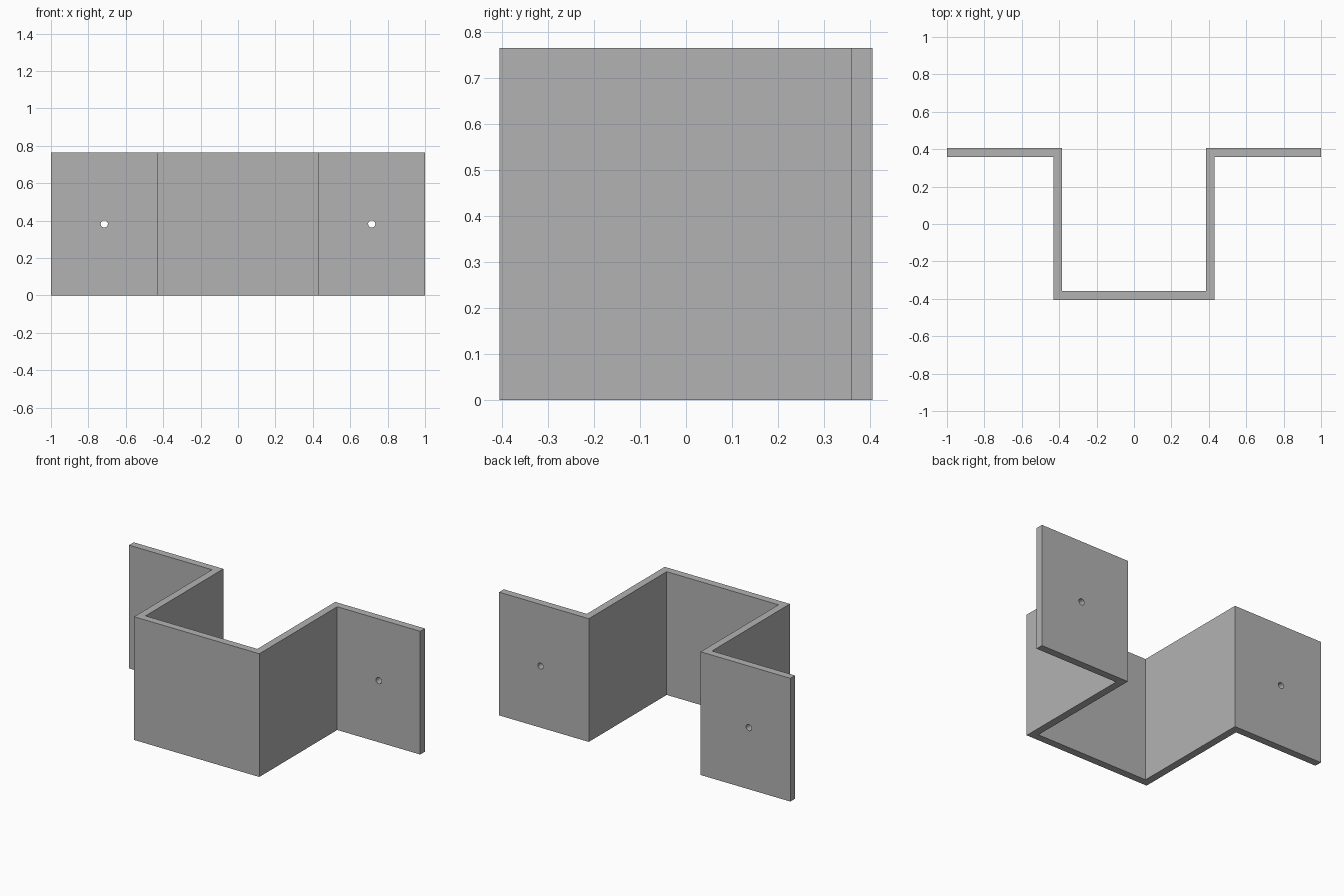
import bpy, bmesh
from math import radians

cube = bpy.data.objects.get("Cube")
if cube:
    bpy.data.objects.remove(cube, do_unlink=True)

HEIGHT = 0.765
THICK = 0.046
DEPTH = 0.405      # half depth
CHANNEL = 0.43     # outer half width of the channel
HOLE_X = 0.715

# Plain grey material
grey = bpy.data.materials.new("plain grey")
grey.use_nodes = True
colour = (0.45, 0.45, 0.45, 1)
grey.diffuse_color = colour
grey.node_tree.nodes["Principled BSDF"].inputs["Base Color"].default_value = colour

# Hat-shaped bracket: half profile, mirrored and extruded upwards
inner = CHANNEL - THICK
outer_half = [(CHANNEL, -DEPTH), (CHANNEL, DEPTH - THICK), (1, DEPTH - THICK)]
inner_half = [(1, DEPTH), (inner, DEPTH), (inner, -DEPTH + THICK)]
half = outer_half + inner_half
outline = half + [(-x, y) for x, y in reversed(half)]

bm = bmesh.new()
base = bm.faces.new([bm.verts.new((x, y, 0)) for x, y in outline])
swept = bmesh.ops.extrude_face_region(bm, geom=[base])
top = [v for v in swept["geom"] if isinstance(v, bmesh.types.BMVert)]
bmesh.ops.translate(bm, verts=top, vec=(0, 0, HEIGHT))
bmesh.ops.recalc_face_normals(bm, faces=bm.faces)
mesh = bpy.data.meshes.new("bracket")
bm.to_mesh(mesh)
bm.free()
bracket = bpy.data.objects.new("bracket", mesh)
bpy.context.collection.objects.link(bracket)
mesh.materials.append(grey)

# Screw holes through both flanges
for side, x in (("left", HOLE_X), ("right", -HOLE_X)):
    bpy.ops.mesh.primitive_cylinder_add(
        vertices=32, radius=0.019, depth=0.2,
        location=(x, DEPTH - THICK / 2, HEIGHT / 2), rotation=(radians(90), 0, 0))
    cutter = bpy.context.object
    cutter.name = side + "_hole_cutter"
    cutter.data.materials.append(grey)
    cutter.hide_render = True
    cutter.hide_set(True)
    hole = bracket.modifiers.new(side + " screw hole", "BOOLEAN")
    hole.operation = "DIFFERENCE"
    hole.solver = "EXACT"
    hole.object = cutter
